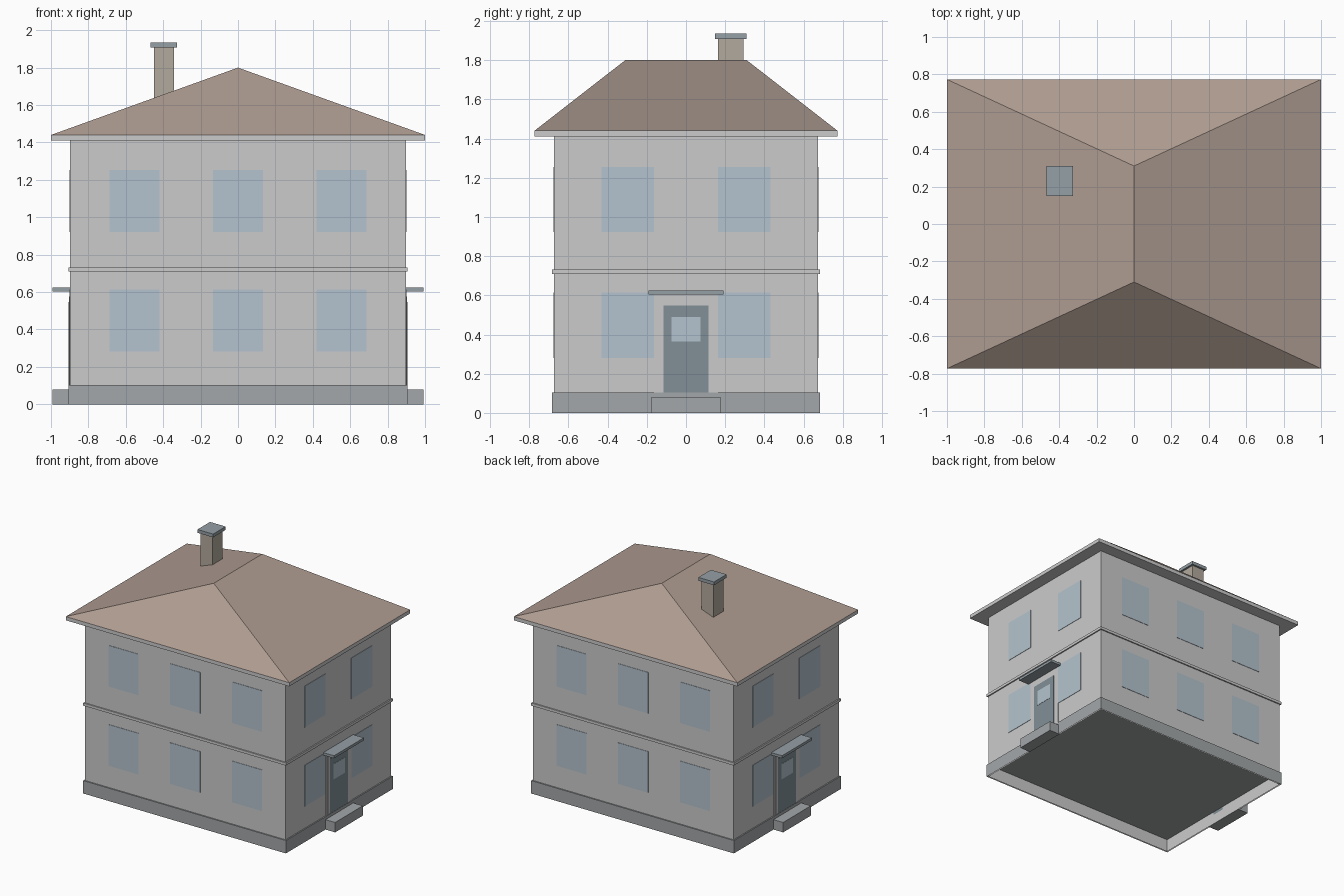
import bpy

if "Cube" in bpy.data.objects:
    bpy.data.objects.remove(bpy.data.objects["Cube"])

def mat(name, r, g, b):
    m = bpy.data.materials.new(name)
    m.diffuse_color = (r, g, b, 1)
    m.use_nodes = True
    m.node_tree.nodes["Principled BSDF"].inputs["Base Color"].default_value = m.diffuse_color
    return m

ROOF = mat("roof_brown", 0.42, 0.33, 0.28)
STONE = mat("dark_stone", 0.37, 0.39, 0.40)
GLASS = mat("window_glass", 0.46, 0.55, 0.62)
DOOR = mat("door_paint", 0.22, 0.28, 0.31)
BRICK = mat("chimney_brick", 0.45, 0.40, 0.34)
CAP = mat("metal_grey", 0.30, 0.35, 0.38)
WALL = mat("wall_grey", 0.8, 0.8, 0.8)

def mesh(name, verts, faces, material):
    me = bpy.data.meshes.new(name)
    me.from_pydata(verts, [], faces)
    me.materials.append(material)
    ob = bpy.data.objects.new(name, me)
    bpy.context.collection.objects.link(ob)
    return ob

SIDES = [(0, 1, 5, 4), (1, 2, 6, 5), (2, 3, 7, 6), (3, 0, 4, 7)]

def box(name, x, y, z, material, bottom=True, top=True):
    """Box from (min, max) ranges, optionally open below or above."""
    v = [(a, b, c) for c in z for a, b in
         ((x[0], y[0]), (x[1], y[0]), (x[1], y[1]), (x[0], y[1]))]
    f = SIDES + ([(3, 2, 1, 0)] if bottom else []) + ([(4, 5, 6, 7)] if top else [])
    return mesh(name, v, f, material)

def span(h):
    return (-h, h)

WX, WY = 0.897, 0.673      # wall half sizes
EX, EY = 1.0, 0.773        # eaves half sizes

# Shell: open-bottomed walls, plinth with its top acting as ground floor, band
box("walls", span(WX), span(WY), (0, 1.41), WALL, bottom=False, top=False)
box("plinth", span(WX + 0.01), span(WY + 0.01), (0, 0.104), STONE, bottom=False)
box("floor_band", span(WX + 0.01), span(WY + 0.01), (0.71, 0.732), WALL)

# Hipped roof with ridge along y
box("eaves", span(EX), span(EY), (1.41, 1.44), WALL)
mesh("roof",
     [(-EX, -EY, 1.44), (EX, -EY, 1.44), (EX, EY, 1.44), (-EX, EY, 1.44),
      (0, -0.31, 1.8), (0, 0.31, 1.8)],
     [(0, 1, 4), (1, 2, 5, 4), (2, 3, 5), (3, 0, 4, 5)], ROOF)

# Chimney
box("chimney", (-0.45, -0.343), (0.164, 0.293), (1.6, 1.908), BRICK)
box("chimney_cap", (-0.467, -0.327), (0.149, 0.309), (1.908, 1.935), CAP)

# Windows on two floors, all four walls
T = 0.003
for floor, z in (("lower", (0.281, 0.614)), ("upper", (0.922, 1.254))):
    for s, face in ((-1, "front"), (1, "back")):
        for i, cx in enumerate((-0.553, 0, 0.553)):
            box(f"window_{face}_{floor}_{i + 1}", (cx - 0.134, cx + 0.134),
                sorted((s * (WY - T), s * (WY + T))), z, GLASS)
    for s, face in ((-1, "left"), (1, "right")):
        for i, cy in enumerate((-0.298, 0.298)):
            box(f"window_{face}_{floor}_{i + 1}",
                sorted((s * (WX - T), s * (WX + T))), (cy - 0.134, cy + 0.134), z, GLASS)

# Entrances on both sides: step, layered frame, door with pane, canopy
for s, face in ((-1, "left"), (1, "right")):
    def part(name, half, z, out, material):
        box(f"{name}_{face}", sorted((s * WX, s * out)), span(half), z, material)
    part("step", 0.177, (0, 0.08), 0.993, STONE)
    part("door_surround", 0.163, (0.08, 0.604), WX + 0.004, WALL)
    part("door_frame", 0.141, (0.08, 0.576), WX + 0.006, WALL)
    part("door", 0.116, (0.08, 0.548), WX + 0.008, DOOR)
    part("door_pane", 0.075, (0.365, 0.49), WX + 0.01, GLASS)
    part("canopy", 0.191, (0.604, 0.625), 0.993, CAP)
